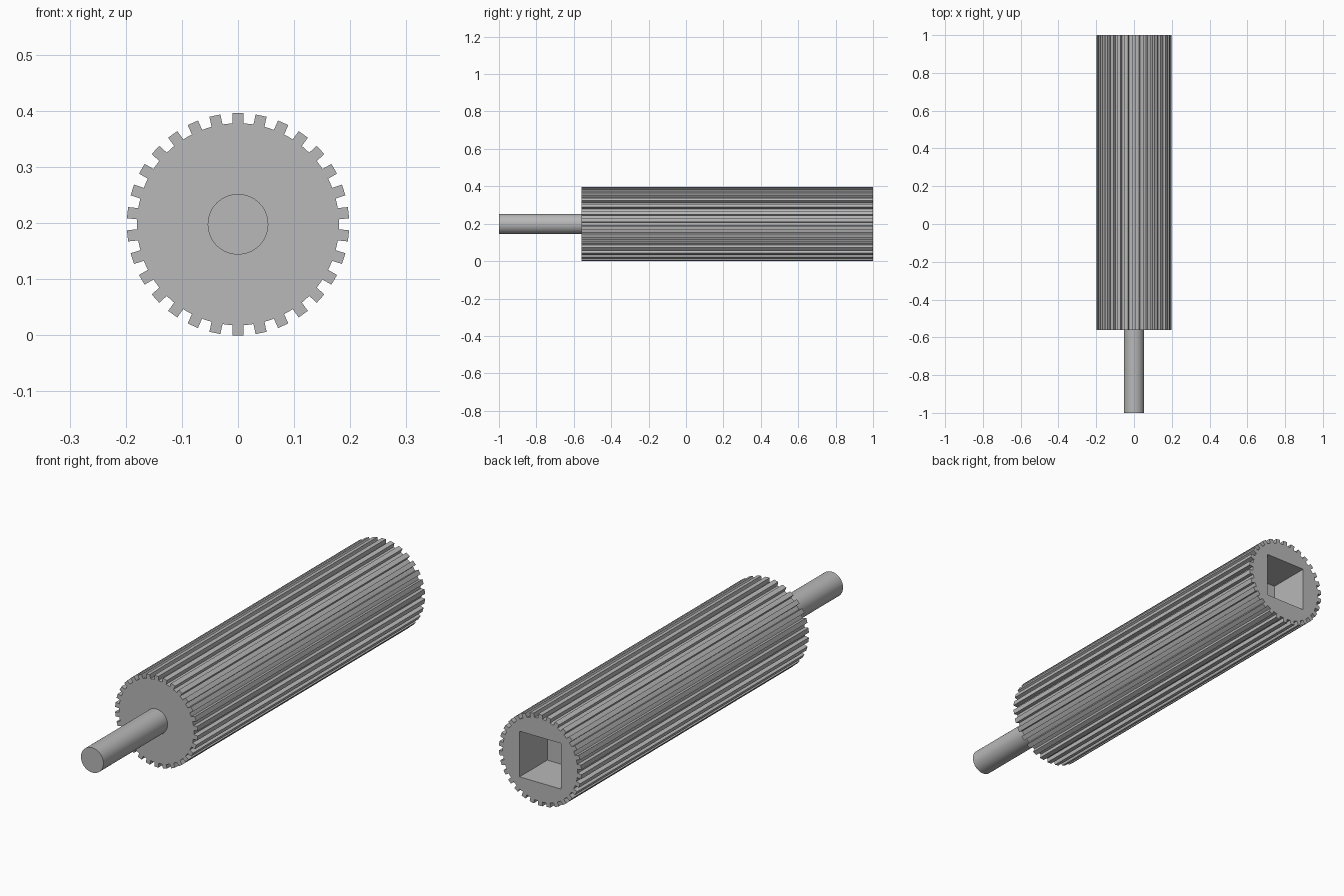
import bpy, bmesh, math
from mathutils import Matrix, Vector

if "Cube" in bpy.data.objects:
    bpy.data.objects.remove(bpy.data.objects["Cube"], do_unlink=True)

TEETH = 30
TIP_R, ROOT_R, TOOTH_W = 0.198, 0.18, 0.02
AXIS_Z = TIP_R
BODY_FRONT, BODY_BACK, SHAFT_END = -0.56, 1.0, -1.0
SHAFT_R = 0.054
SOCKET_W, SOCKET_DEPTH = 0.198, 0.19

grey = bpy.data.materials.new("plain grey")
grey.use_nodes = True
colour = (0.48, 0.48, 0.48, 1)
grey.diffuse_color = colour
grey.node_tree.nodes["Principled BSDF"].inputs["Base Color"].default_value = colour


def finish(name, bm):
    """Turn a bmesh into a grey object."""
    bmesh.ops.recalc_face_normals(bm, faces=bm.faces)
    mesh = bpy.data.meshes.new(name)
    bm.to_mesh(mesh)
    bm.free()
    mesh.materials.append(grey)
    obj = bpy.data.objects.new(name, mesh)
    bpy.context.collection.objects.link(obj)
    return obj


def select_only(obj):
    bpy.ops.object.select_all(action='DESELECT')
    obj.select_set(True)
    bpy.context.view_layer.objects.active = obj


# Toothed body: straight-sided teeth around a root circle, extruded along y
half = TOOTH_W / 2
root_z = math.sqrt(ROOT_R ** 2 - half ** 2)
step = 2 * math.pi / TEETH
tooth = [(-half, root_z), (-half, TIP_R), (half, TIP_R), (half, root_z),
         (ROOT_R * math.sin(step / 2), ROOT_R * math.cos(step / 2))]
bm = bmesh.new()
ring = []
for i in range(TEETH):
    turn = Matrix.Rotation(i * step, 3, 'Y')
    for x, z in tooth:
        p = turn @ Vector((x, 0, z))
        ring.append(bm.verts.new((p.x, BODY_FRONT, p.z + AXIS_Z)))
front = bm.faces.new(ring)
result = bmesh.ops.extrude_face_region(bm, geom=[front], use_keep_orig=True)
moved = [g for g in result["geom"] if isinstance(g, bmesh.types.BMVert)]
bmesh.ops.translate(bm, verts=moved, vec=(0, BODY_BACK - BODY_FRONT, 0))
body = finish("toothed_roller", bm)

# Square socket cut into the back end
bm = bmesh.new()
bmesh.ops.create_cube(bm, size=1)
bmesh.ops.scale(bm, verts=bm.verts, vec=(SOCKET_W, SOCKET_DEPTH * 2, SOCKET_W))
bmesh.ops.translate(bm, verts=bm.verts, vec=(0, BODY_BACK, AXIS_Z))
cutter = finish("socket_cutter", bm)
cutter.hide_render = True
cut = body.modifiers.new("socket", 'BOOLEAN')
cut.operation = 'DIFFERENCE'
cut.solver = 'EXACT'
cut.object = cutter
select_only(body)
bpy.ops.object.modifier_apply(modifier=cut.name)
bpy.data.objects.remove(cutter, do_unlink=True)

# Round shaft at the front, seated slightly inside the body
length = BODY_FRONT - SHAFT_END + 0.02
bm = bmesh.new()
bmesh.ops.create_cone(bm, cap_ends=True, segments=64,
                      radius1=SHAFT_R, radius2=SHAFT_R, depth=length)
bmesh.ops.rotate(bm, verts=bm.verts, matrix=Matrix.Rotation(math.pi / 2, 3, 'X'))
bmesh.ops.translate(bm, verts=bm.verts, vec=(0, SHAFT_END + length / 2, AXIS_Z))
shaft = finish("front_shaft", bm)
select_only(shaft)
bpy.ops.object.shade_smooth_by_angle(angle=math.radians(30))
